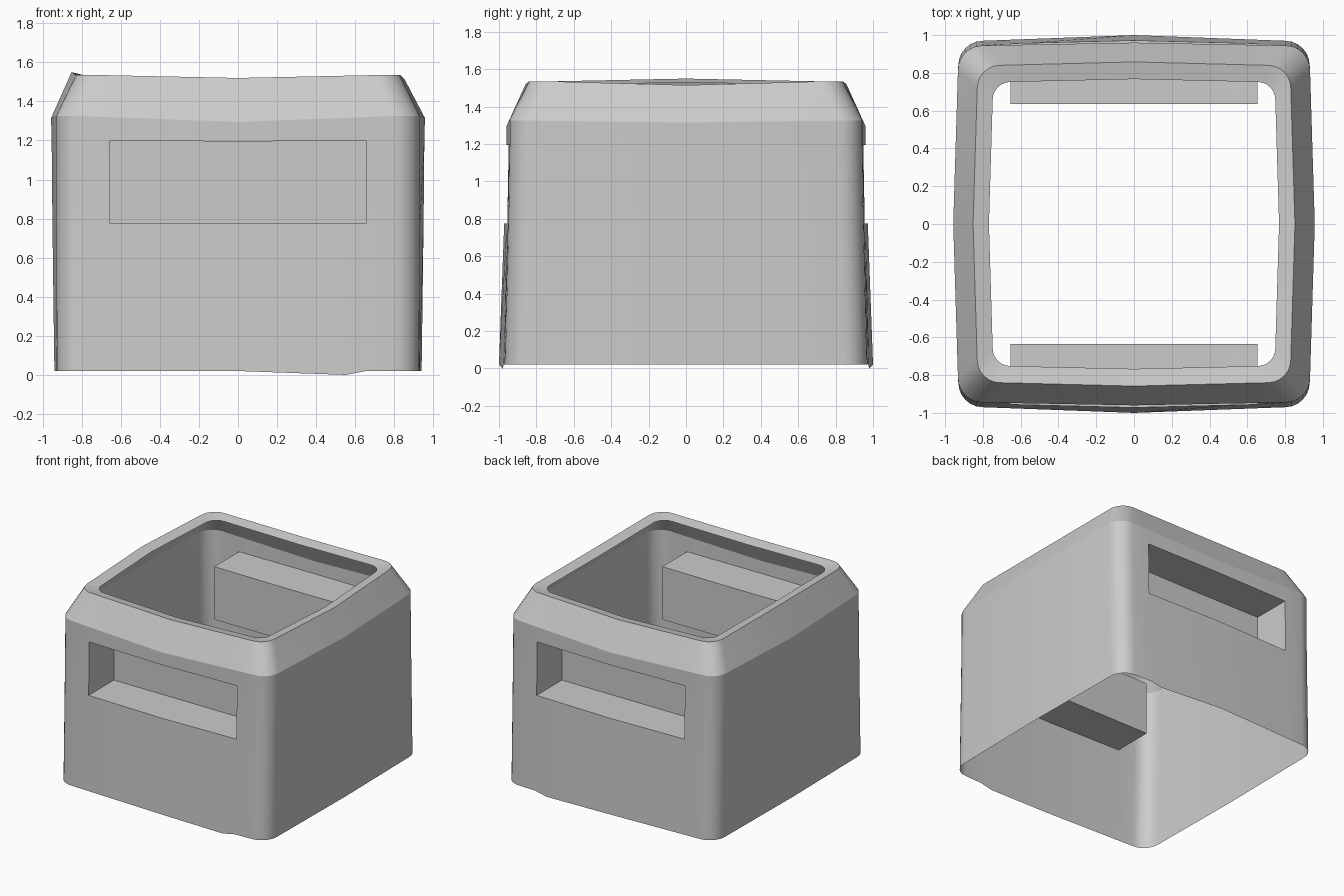
import bpy, bmesh
from math import sin, cos, pi

if "Cube" in bpy.data.objects:
    bpy.data.objects.remove(bpy.data.objects["Cube"])

SLOT_X, SLOT_LOW, SLOT_HIGH, SLOT_Y = 0.655, 0.775, 1.2, 0.635

# Rings: half x, half y, corner radius, corner z, bulge x, bulge y,
# and height change mid-side (right, back, left, front)
rings = [
    (0.93, 0.97, 0.13, 0.02, 0.01, 0.03, (0, 0, 0, 0)),
    (0.932, 0.952, 0.13, SLOT_LOW, 0.018, 0.02, (0, 0, 0, 0)),
    (0.932, 0.945, 0.13, SLOT_HIGH, 0.022, 0.015, (0, -0.005, 0, -0.005)),
    (0.932, 0.945, 0.13, 1.325, 0.025, 0.015, (-0.01, -0.03, -0.01, -0.03)),
    (0.83, 0.84, 0.12, 1.535, 0.022, 0.018, (-0.02, -0.015, 0.015, -0.015)),
    (0.748, 0.752, 0.093, 1.517, 0.02, 0.015, (-0.02, -0.015, 0.012, -0.015)),
]
STEPS = 6


def ring_points(hx, hy, r, z, bx, by, dz):
    """Rounded rectangle whose sides bow out to the middle, counter-clockwise."""
    pts = []
    span = hx - r
    for side in range(4):
        if side in (0, 2):                       # right and left sides
            s = 1 if side == 0 else -1
            pts.append((s * (hx + bx), 0, z + dz[side]))
        else:                                    # back and front sides
            s = 1 if side == 1 else -1
            for x in (SLOT_X, 0.55, 0, -0.55, -SLOT_X):
                x = max(-span + 0.002, min(span - 0.002, x)) * s
                k = 1 - abs(x) / span
                dip = -0.02 if z < 0.1 and x == 0.55 else 0
                pts.append((x, s * (hy + by * k), z + dz[side] * k + dip))
        cx, cy = [(1, 1), (-1, 1), (-1, -1), (1, -1)][side]
        for i in range(STEPS + 1):
            a = pi / 2 * (side + i / STEPS)
            pts.append((cx * (hx - r) + r * cos(a), cy * (hy - r) + r * sin(a), z))
    return pts


bm = bmesh.new()
loops = [[bm.verts.new(p) for p in ring_points(*r)] for r in rings]
n = len(loops[0])

# Wall, sloped shoulder and rim, leaving the two slots open
first = {1: 1 + STEPS + 1, -1: 2 * (1 + STEPS + 1) + 5 + STEPS + 1}
slots = {s: list(range(i, i + 5)) for s, i in first.items()}
open_cols = {i for idx in slots.values() for i in idx[:-1]}
for lv, (lo, hi) in enumerate(zip(loops, loops[1:])):
    for i in range(n):
        if lv == 1 and i in open_cols:
            continue
        j = (i + 1) % n
        bm.faces.new((lo[i], lo[j], hi[j], hi[i]))

# Boxed pocket behind each slot
for s, idx in slots.items():
    edge = [loops[1][i] for i in idx] + [loops[2][i] for i in reversed(idx)]
    inner = [bm.verts.new((v.co.x, s * SLOT_Y, v.co.z)) for v in edge]
    for i in range(len(edge)):
        j = (i + 1) % len(edge)
        bm.faces.new((edge[i], edge[j], inner[j], inner[i]))
    bm.faces.new(inner)

bmesh.ops.recalc_face_normals(bm, faces=bm.faces)
mesh = bpy.data.meshes.new("shell")
# Keep the outside of the wall facing outwards
bm.faces.ensure_lookup_table()
if bm.faces[0].normal.dot(bm.faces[0].calc_center_median()) < 0:
    bmesh.ops.reverse_faces(bm, faces=bm.faces)
bm.to_mesh(mesh)
bm.free()
shell = bpy.data.objects.new("open_shell", mesh)
bpy.context.collection.objects.link(shell)
bpy.context.view_layer.objects.active = shell
shell.select_set(True)
bpy.ops.object.shade_smooth_by_angle(angle=0.35)
